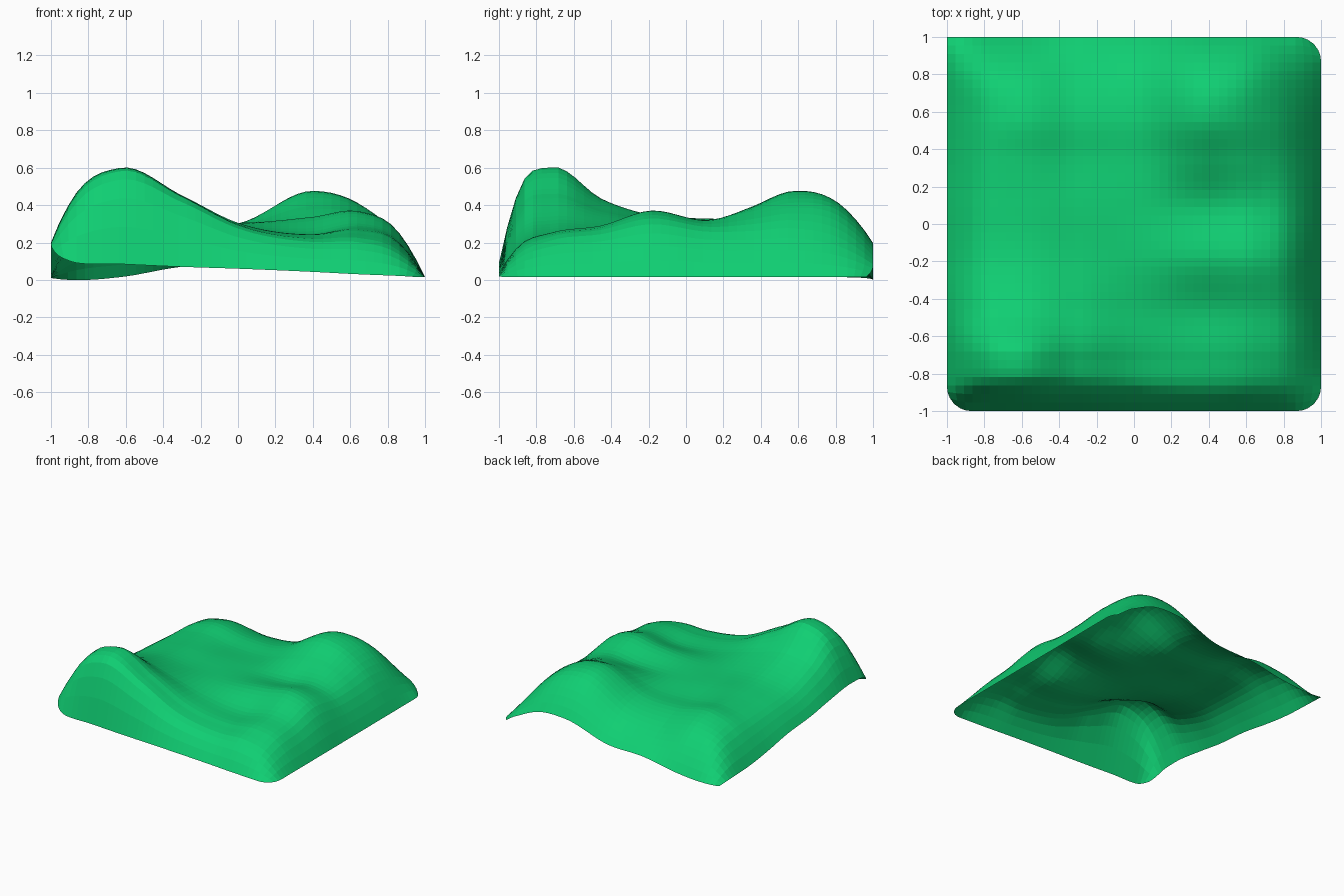
import bpy, bmesh
from math import sqrt

if "Cube" in bpy.data.objects:
    bpy.data.objects.remove(bpy.data.objects["Cube"])

# Height stations: columns along x, rows along y (front to back)
XS = [-1, -.9, -.63, -.3, 0, .4, .65, .85, 1]
YS = [-1, -.9, -.72, -.45, -.2, .12, .35, .57, .85, 1]
ROWS = [
    [.13, .098, .085, .07, .06, .043, .03, .022, .015],   # front rim
    [.18, .32, .46, .36, .24, .175, .17, .12, .015],
    [.20, .41, .60, .45, .30, .235, .25, .19, .015],      # tall peak
    [.17, .32, .43, .37, .29, .25, .29, .22, .015],
    [.13, .25, .345, .325, .305, .335, .365, .265, .015], # middle ridge
    [.10, .22, .32, .31, .295, .30, .315, .23, .015],     # valley
    [.06, .20, .32, .29, .29, .39, .36, .23, .015],
    [.03, .18, .33, .29, .30, .475, .405, .24, .015],     # back hills
    [.015, .12, .20, .18, .21, .38, .34, .18, .015],
    [.01, .0, .015, .07, .08, .19, .18, .09, .015],       # back rim
]
N = 44          # quads per side
R = .13         # corner rounding


def spline(ts, vs, t):
    """Smooth interpolation through unevenly spaced stations."""
    n = len(ts)
    d = [(vs[i + 1] - vs[i]) / (ts[i + 1] - ts[i]) for i in range(n - 1)]

    def tangent(i):
        if i == 0:
            return 1.4 * d[0] - .4 * d[1]
        if i == n - 1:
            return 1.4 * d[-1] - .4 * d[-2]
        a, b = ts[i] - ts[i - 1], ts[i + 1] - ts[i]
        return (d[i - 1] * b + d[i] * a) / (a + b)

    k = max(i for i in range(n - 1) if ts[i] <= t or i == 0)
    w = ts[k + 1] - ts[k]
    s = (t - ts[k]) / w
    return (vs[k] * (1 + 2 * s) * (1 - s) ** 2 + vs[k + 1] * s * s * (3 - 2 * s)
            + w * (tangent(k) * s * (1 - s) ** 2 - tangent(k + 1) * s * s * (1 - s)))


def height(x, y):
    return max(0, spline(YS, [spline(XS, row, x) for row in ROWS], y))


def round_corner(x, y):
    """Pull in every corner except the sharp back-left one."""
    u, v = (abs(x) - 1 + R) / R, (abs(y) - 1 + R) / R
    if u <= 0 or v <= 0 or (x < 0 < y):
        return x, y
    fu, fv = u * sqrt(1 - v * v / 2), v * sqrt(1 - u * u / 2)
    px, py = 1 - R + R * fu, 1 - R + R * fv
    return (px if x > 0 else -px), (py if y > 0 else -py)


# Hilly open sheet
bm = bmesh.new()
bmesh.ops.create_grid(bm, x_segments=N, y_segments=N, size=1)
for v in bm.verts:
    x, y = max(-1, min(1, v.co.x)), max(-1, min(1, v.co.y))
    z = height(x, y)
    v.co = (*round_corner(x, y), z)
mesh = bpy.data.meshes.new("hilly_ground")
bm.to_mesh(mesh)
bm.free()
ground = bpy.data.objects.new("hilly_ground", mesh)
bpy.context.collection.objects.link(ground)

# Green surface
green = bpy.data.materials.new("grass_green")
green.diffuse_color = (.005, .62, .17, 1)
green.use_nodes = True
green.node_tree.nodes["Principled BSDF"].inputs["Base Color"].default_value = green.diffuse_color
mesh.materials.append(green)
